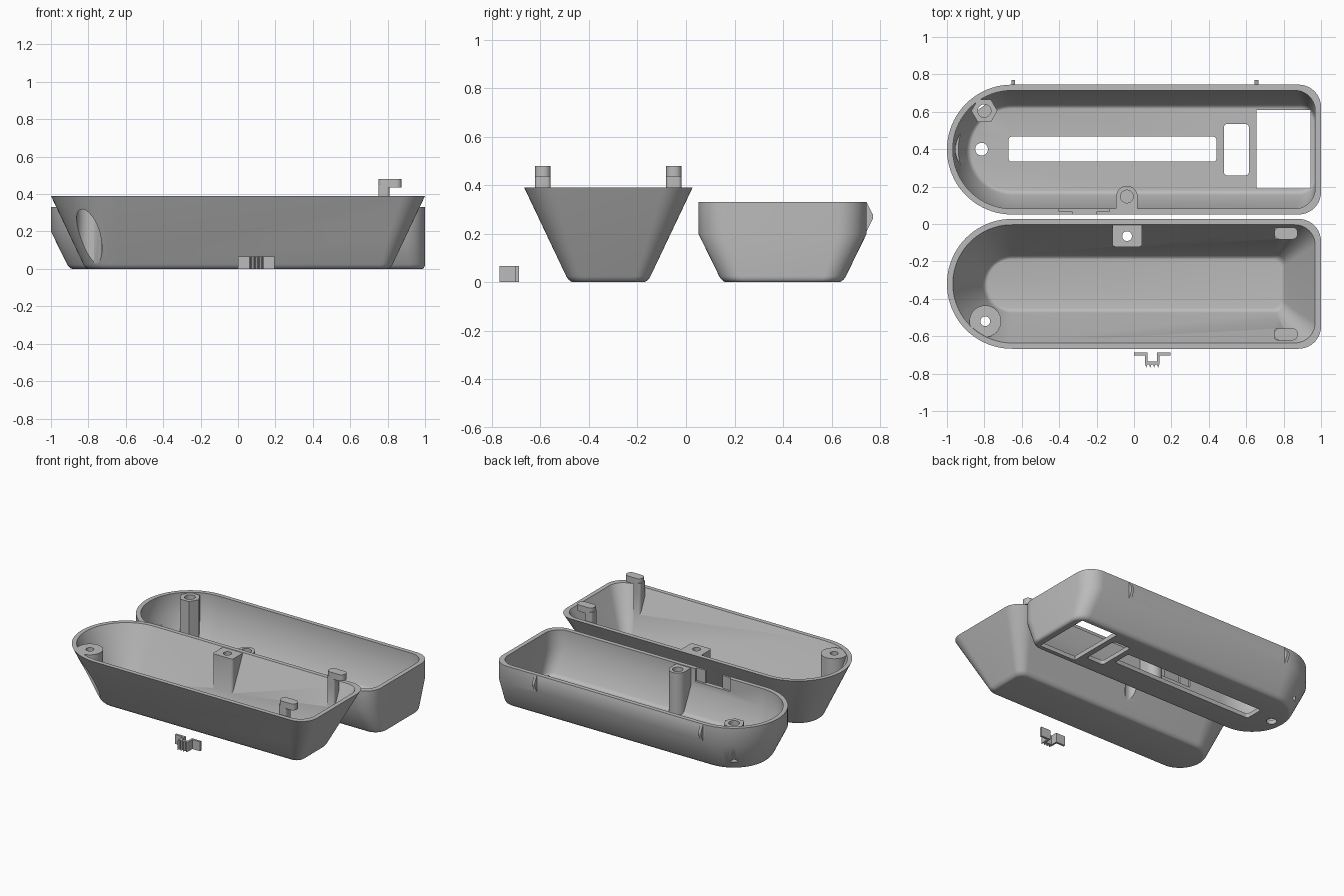
import bpy, bmesh, math

if "Cube" in bpy.data.objects:
    bpy.data.objects.remove(bpy.data.objects["Cube"])

grey = bpy.data.materials.new("plain grey")
grey.diffuse_color = (0.5, 0.5, 0.5, 1)
grey.use_nodes = True
grey.node_tree.nodes["Principled BSDF"].inputs["Base Color"].default_value = grey.diffuse_color


def make(name, bm):
    bmesh.ops.recalc_face_normals(bm, faces=bm.faces)
    me = bpy.data.meshes.new(name)
    bm.to_mesh(me)
    bm.free()
    me.materials.append(grey)
    ob = bpy.data.objects.new(name, me)
    bpy.context.collection.objects.link(ob)
    return ob


def loft(name, rings):
    """Closed skin through equal-length rings of 3D points."""
    bm = bmesh.new()
    vs = [[bm.verts.new(p) for p in r] for r in rings]
    n = len(vs[0])
    for a, b in zip(vs, vs[1:]):
        for i in range(n):
            j = (i + 1) % n
            bm.faces.new((a[i], a[j], b[j], b[i]))
    bm.faces.new(vs[0])
    bm.faces.new(vs[-1])
    return make(name, bm)


def prism(pts, lo, hi, axis='z', name="helper"):
    place = (lambda p, t: (*p, t)) if axis == 'z' else (lambda p, t: (t, *p))
    return loft(name, [[place(p, t) for p in pts] for t in (lo, hi)])


def arc(cx, cy, r, a0, a1, n):
    return [(cx + r * math.cos(math.radians(a0 + (a1 - a0) * i / n)),
             cy + r * math.sin(math.radians(a0 + (a1 - a0) * i / n))) for i in range(n + 1)]


def circle(cx, cy, r, n=32, start=0):
    return arc(cx, cy, r, start, start + 360, n)[:-1]


def rect(x0, x1, y0, y1, r=0):
    if not r:
        return [(x0, y0), (x1, y0), (x1, y1), (x0, y1)]
    return (arc(x1 - r, y1 - r, r, 0, 90, 6) + arc(x0 + r, y1 - r, r, 90, 180, 6)
            + arc(x0 + r, y0 + r, r, 180, 270, 6) + arc(x1 - r, y0 + r, r, 270, 360, 6))


def boolean(ob, other, op='DIFFERENCE', keep=False):
    m = ob.modifiers.new("cut", 'BOOLEAN')
    m.object, m.operation, m.solver = other, op, 'EXACT'
    dg = bpy.context.evaluated_depsgraph_get()
    dg.update()
    me = bpy.data.meshes.new_from_object(ob.evaluated_get(dg))
    ob.modifiers.clear()
    ob.data = me
    if not keep:
        bpy.data.objects.remove(other)


def outline(cy, inset, right, z):
    """Round left end, rounded-corner right end."""
    h = 0.347 - inset
    x1, r = 1 - right, 0.12 - 0.35 * inset
    pts = (arc(x1 - r, cy + h - r, r, 0, 90, 10) + arc(-0.653, cy, h, 90, 270, 40)
           + arc(x1 - r, cy - h + r, r, 270, 360, 10))
    return [(x, y, z) for x, y in pts]


def shell(name, cy, top, bend, taper, right_taper, floor=0.03, wall=0.031):
    """Hollow tub plus its solid hull, which trims the inside parts."""
    def ring(z, extra):
        k = max(0, (bend - z) / bend)
        return outline(cy, taper * k + extra, right_taper * k + extra, z)

    def fillet(r, z0, e):
        return [ring(z0 + r * (1 - math.sin(a)), e + r * 0.7 * (1 - math.cos(a)))
                for a in [math.radians(90 - 18 * i) for i in range(6)]]
    levels = [bend, top] if top > bend else [top]
    outer = fillet(0.025, 0, 0) + [ring(z, 0) for z in levels]
    inner = fillet(0.02, floor, wall) + [ring(z, wall) for z in levels]
    return loft(name, outer + inner[::-1]), loft("hull", outer)


def add_inside(ob, hull, part):
    boolean(part, hull, 'INTERSECT', keep=True)
    boolean(ob, part, 'UNION')


# deep sloped tub
base, hull = shell("deep_shell", -0.32, 0.39, 0.39, 0.185, 0.185)
add_inside(base, hull, prism(circle(-0.795, -0.52, 0.085), 0.01, 0.387))
add_inside(base, hull, prism(rect(-0.115, 0.042, -0.122, 0.1, 0.015), 0.01, 0.387))
for x, y, r in ((-0.795, -0.52, 0.068), (-0.037, -0.065, 0.045)):
    boolean(base, prism(circle(x, y, r), -0.1, 0.355))       # screw pocket
    boolean(base, prism(circle(x, y, 0.026), 0.3, 0.5))      # screw hole
# hooks at the square end
for y in (-0.59, -0.05):
    add_inside(base, hull, prism(rect(0.75, 0.81, y - 0.032, y + 0.032, 0.015), 0.05, 0.39))
    boolean(base, prism(rect(0.75, 0.81, y - 0.032, y + 0.032, 0.015), 0.375, 0.45), 'UNION')
    boolean(base, prism(rect(0.75, 0.875, y - 0.032, y + 0.032, 0.028), 0.435, 0.48), 'UNION')
bpy.data.objects.remove(hull)

# shallow tub with openings
lid, hull = shell("shallow_shell", 0.398, 0.33, 0.2, 0.098, 0.0)
add_inside(lid, hull, prism(circle(-0.8, 0.605, 0.07, 6), 0.01, 0.325))
add_inside(lid, hull, prism(arc(-0.038, 0.147, 0.057, 0, 180, 16)
                            + [(-0.095, 0.06), (0.019, 0.06)], 0.01, 0.325))
boolean(lid, prism(circle(-0.8, 0.605, 0.035), 0.06, 0.5))
boolean(lid, prism(circle(-0.038, 0.147, 0.034), 0.12, 0.5))
for pts in (rect(-0.67, 0.44, 0.333, 0.467, 0.015), rect(0.48, 0.615, 0.26, 0.535, 0.02),
            rect(0.655, 0.945, 0.19, 0.61), circle(-0.815, 0.4, 0.034)):
    boolean(lid, prism(pts, -0.1, 0.1))
boolean(lid, prism(circle(-0.815, 0.4, 0.14, 48), 0.14, 0.25))  # round recess in the end wall
# slider notch and its inner groove
boolean(lid, prism(rect(-0.4, -0.13, 0.066, 0.085), 0.24, 0.5))
boolean(lid, prism(rect(-0.33, -0.2, 0.0, 0.085), 0.24, 0.5))
# snap ridges on the back wall
for x in (-0.645, 0.655):
    boolean(lid, prism([(0.735, 0.328), (0.745, 0.328), (0.77, 0.28), (0.77, 0.262),
                        (0.745, 0.21), (0.735, 0.21)], x - 0.01, x + 0.01, 'x'), 'UNION')
bpy.data.objects.remove(hull)

# slider button with gripping teeth
teeth = []
for i in range(4):
    x = 0.06 + i * 0.021
    teeth += [(x, -0.752), (x + 0.006, -0.768), (x + 0.012, -0.752)]
button = prism([(0, -0.688), (0, -0.703), (0.06, -0.703)] + teeth
               + [(0.135, -0.703), (0.195, -0.703), (0.195, -0.688), (0.122, -0.688),
                  (0.122, -0.735), (0.073, -0.735), (0.073, -0.688)], 0, 0.067,
               name="slider_button")

for ob in (base, lid):
    bpy.ops.object.select_all(action='DESELECT')
    ob.select_set(True)
    bpy.context.view_layer.objects.active = ob
    bpy.ops.object.shade_smooth_by_angle(angle=math.radians(28))
